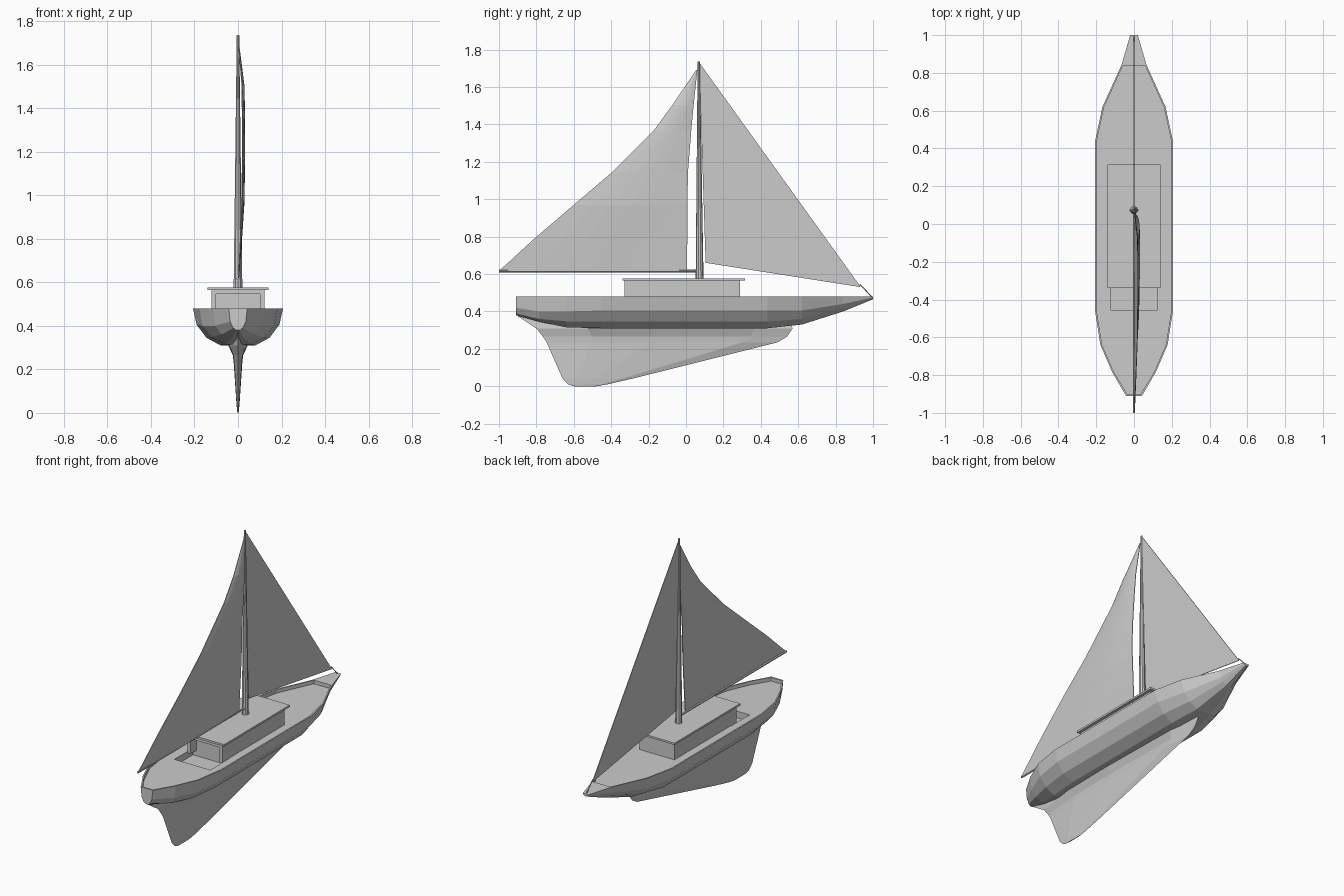
import bpy, bmesh
from mathutils import Vector

if "Cube" in bpy.data.objects:
    bpy.data.objects.remove(bpy.data.objects["Cube"])


def finish(name, bm):
    bmesh.ops.recalc_face_normals(bm, faces=bm.faces)
    me = bpy.data.meshes.new(name)
    bm.to_mesh(me)
    bm.free()
    ob = bpy.data.objects.new(name, me)
    bpy.context.collection.objects.link(ob)
    return ob


def loft(name, rings):
    """Closed rings joined into a capped solid."""
    bm = bmesh.new()
    vs = [[bm.verts.new(p) for p in r] for r in rings]
    n = len(rings[0])
    for a, b in zip(vs, vs[1:]):
        for i in range(n):
            j = (i + 1) % n
            bm.faces.new((a[i], a[j], b[j], b[i]))
    bm.faces.new(vs[0])
    bm.faces.new(vs[-1])
    return finish(name, bm)


def box(name, hw, y0, y1, z0, z1):
    sq = [(-hw, y0), (hw, y0), (hw, y1), (-hw, y1)]
    return loft(name, [[(x, y, z) for x, y in sq] for z in (z0, z1)])


def rod(name, a, b, r0, r1, n=8):
    a, b = Vector(a), Vector(b)
    d = b - a
    bm = bmesh.new()
    bmesh.ops.create_cone(bm, cap_ends=True, segments=n, radius1=r0, radius2=r1, depth=d.length)
    q = d.to_track_quat('Z', 'Y')
    for v in bm.verts:
        v.co = q @ v.co + (a + b) / 2
    return finish(name, bm)


def cut(ob, cutter):
    m = ob.modifiers.new("cut", 'BOOLEAN')
    m.operation, m.solver, m.object = 'DIFFERENCE', 'EXACT', cutter
    bpy.context.view_layer.objects.active = ob
    bpy.ops.object.modifier_apply(modifier=m.name)
    bpy.data.objects.remove(cutter)


# Hull: stations of (half width, z) from gunwale to bottom
mid = [(.207, .48), (.19, .405), (.145, .345), (.08, .31)]
stations = [
    (-.91, [(.042, .48), (.036, .42), (.022, .39), (.008, .38)]),
    (-.785, [(.115, .48), (.105, .40), (.075, .36), (.025, .345)]),
    (-.64, [(.178, .48), (.165, .40), (.12, .347), (.06, .315)]),
    (-.455, mid), (.435, mid),
    (.62, [(.167, .48), (.145, .405), (.105, .36), (.05, .33)]),
    (.84, [(.067, .48), (.056, .44), (.04, .42), (.018, .40)]),
    (1.0, [(.02, .48), (.018, .475), (.012, .47), (.005, .465)]),
]
hull = loft("hull", [[(x, y, z) for x, z in s] + [(-x, y, z) for x, z in reversed(s)]
                     for y, s in stations])

# Recessed deck inside the bulwark, then the cockpit well
inset = [(max(s[0][0] - .009, .03), y) for y, s in stations[:-1]]
inset[0] = (.036, -.9)
outline = inset + [(-x, y) for x, y in reversed(inset)]
cut(hull, loft("deck_cutter", [[(x, y, z) for x, y in outline] for z in (.457, .6)]))
cut(hull, box("well_cutter", .125, -.455, -.27, .415, .6))

# Keel: waterline slices (z, aft, forward, half thickness)
slices = [(0, -.6, -.48, .002), (.01, -.63, -.42, .004), (.04, -.66, -.29, .007),
          (.235, -.745, .49, .02), (.265, -.765, .54, .024), (.31, -.8, .57, .045),
          (.335, -.84, .56, .03), (.375, -.9, .5, .012)]
rings = []
for z, a, f, w in slices:
    L = f - a
    side = [(w * .9, a + .2 * L), (w, a + .45 * L), (w * .75, f - .15 * L)]
    rings.append([(0, a, z)] + [(x, y, z) for x, y in side] + [(0, f, z)]
                 + [(-x, y, z) for x, y in reversed(side)])
loft("keel", rings)

# Cabin with companionway opening facing the cockpit
cabin = box("cabin", .122, -.33, .29, .45, .566)
cut(cabin, box("door_cutter", .1, -.4, -.27, .4, .545))
box("cabin_roof", .141, -.34, .315, .565, .577)

# Mast, boom and forestay
rod("mast", (0, .073, .5), (0, .068, 1.735), .022, .006, 10)
rod("boom", (0, -1.0, .616), (0, .06, .616), .007, .007, 6)
rod("forestay", (0, .93, .545), (0, .995, .476), .003, .003, 6)


def sail(name, rows, segs):
    """Rows of (z at luff, luff y, z at leech, leech y, belly)."""
    bm = bmesh.new()
    grid = []
    for z0, y0, z1, y1, belly in rows:
        r = []
        for i in range(segs + 1):
            t = i / segs
            x = belly * (.65 + 1.4 * t * (1 - t))
            r.append(bm.verts.new((x, y0 + (y1 - y0) * t, z0 + (z1 - z0) * t)))
        grid.append(r)
    for a, b in zip(grid, grid[1:]):
        for i in range(segs):
            bm.faces.new((a[i], a[i + 1], b[i + 1], b[i]))
    ob = finish(name, bm)
    m = ob.modifiers.new("thickness", 'SOLIDIFY')
    m.thickness, m.offset = .004, 0
    return ob


# Mainsail with belly to starboard
main = [(.62, .005, -.995, .004), (.79, .007, -.81, .016), (.97, .008, -.6, .028),
        (1.14, .01, -.4, .03), (1.37, .028, -.17, .03), (1.5, .04, -.075, .028),
        (1.69, .06, .055, .004)]
sail("mainsail", [(z, a, z, b, x) for z, a, b, x in main], 6)

# Flat jib
sail("jib", [(.66, .105, .53, .935, 0), (1.73, .07, 1.725, .075, 0)], 1)
